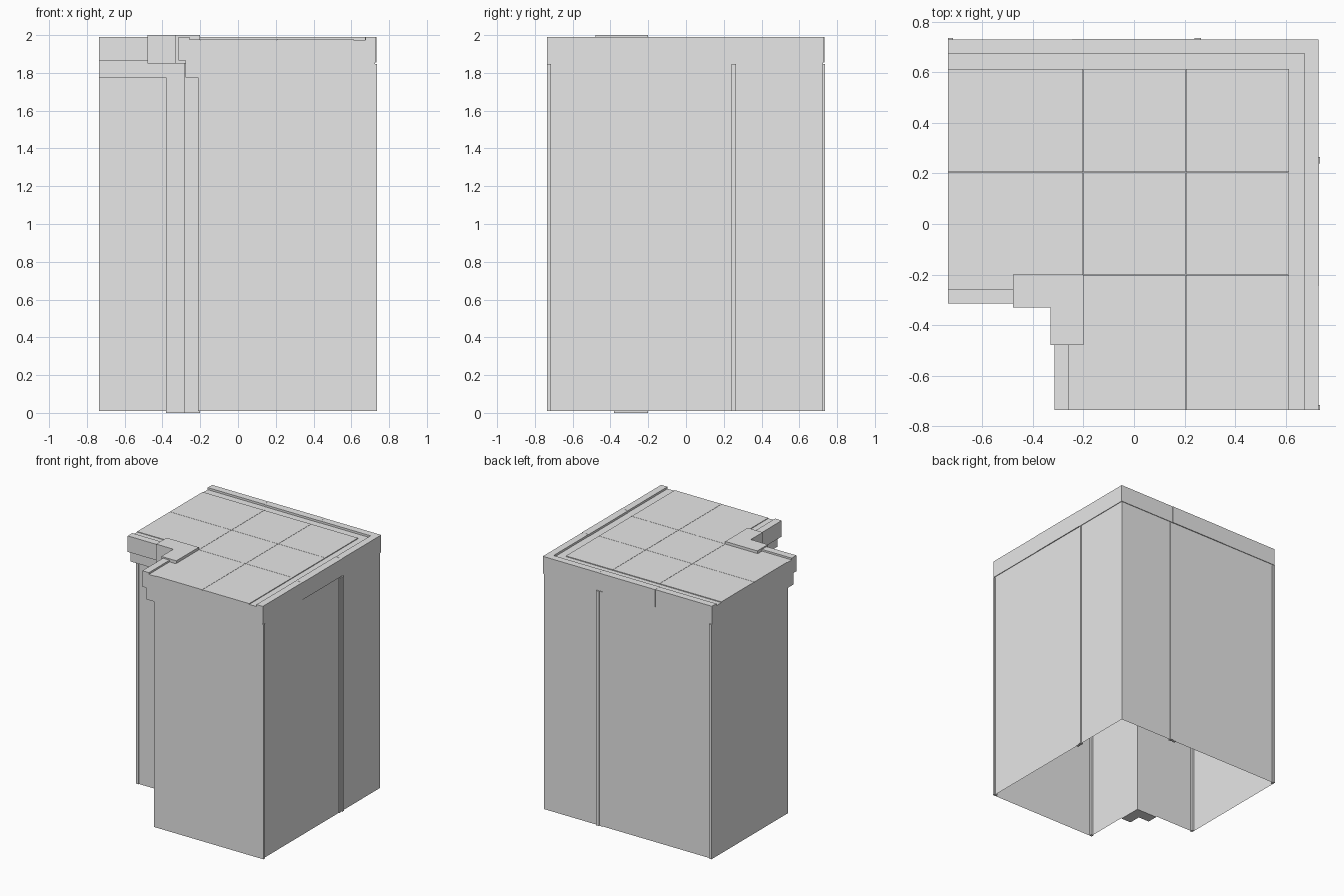
import bpy
import bmesh

cube = bpy.data.objects.get("Cube")
if cube:
    bpy.data.objects.remove(cube, do_unlink=True)

# One plain grey for the whole block
grey = bpy.data.materials.new("light_grey")
grey.use_nodes = True
colour = (0.8, 0.8, 0.8, 1)
grey.diffuse_color = colour
grey.node_tree.nodes["Principled BSDF"].inputs["Base Color"].default_value = colour


def prism(name, outline, low, high, open_base=False):
    """Extrude a plan outline upwards from low to high."""
    bm = bmesh.new()
    base = bm.faces.new([bm.verts.new((x, y, low)) for x, y in outline])
    top = bmesh.ops.extrude_face_region(bm, geom=[base], use_keep_orig=True)["geom"]
    for v in top:
        if isinstance(v, bmesh.types.BMVert):
            v.co.z = high
    bmesh.ops.recalc_face_normals(bm, faces=bm.faces)
    if open_base:
        bmesh.ops.delete(bm, geom=[base], context="FACES_ONLY")
    mesh = bpy.data.meshes.new(name)
    bm.to_mesh(mesh)
    bm.free()
    mesh.materials.append(grey)
    obj = bpy.data.objects.new(name, mesh)
    bpy.context.collection.objects.link(obj)
    return obj


def rect(x0, x1, y0, y1):
    return [(x0, y0), (x1, y0), (x1, y1), (x0, y1)]


def both(name, outline, low, high):
    """Make a part and its twin across the plan diagonal."""
    prism(name + "_a", outline, low, high)
    prism(name + "_b", [(y, x) for x, y in outline], low, high)


def corner(outer, reach):
    """L-shaped plan wrapped around the inner corner of the notch."""
    i = -0.2
    return [(i, i), (reach, i), (reach, outer), (outer, outer), (outer, reach), (i, reach)]


END, WALL, NOTCH = -0.735, 0.725, -0.205
ROOF, TOP = 1.974, 1.99

# Hollow wall shell with the notch, open underneath
prism("wall_shell", [(END, WALL), (WALL, WALL), (WALL, END),
                     (NOTCH, END), (NOTCH, NOTCH), (END, NOTCH)], 0.01, ROOF, True)

# Roof slabs, three by three with the notch corner left out
lines = [END, -0.2, 0.205, 0.613]
seam = 0.001
for i in range(3):
    for j in range(3):
        if i or j:
            prism(f"roof_slab_{i}_{j}",
                  rect(lines[i] + seam * (i > 0), lines[i + 1] - seam,
                       lines[j] + seam * (j > 0), lines[j + 1] - seam), ROOF - 0.01, 1.98)

# Outer cornice in three lengths per side, mitred at the corner
inner, outer = 0.675, 0.73
both("cornice_end", rect(inner, outer, END, -0.246), 1.855, TOP)
both("cornice_middle", rect(inner - 0.002, outer + 0.002, -0.245, 0.243), 1.855, TOP)
both("cornice_corner", [(inner, 0.244), (outer, 0.244), (outer, outer), (inner, inner)],
     1.855, TOP)

# Slim vertical strips on the outer walls
both("wall_strip_inner", rect(0.71, 0.73, 0.21, 0.234), 0.01, 1.848)
both("wall_strip_outer", rect(0.71, 0.735, 0.24, 0.265), 0.01, 1.848)
both("wall_end_strip", rect(0.71, 0.735, END, -0.715), 0.01, 1.848)

# Notch cornice: stepped profile running to the inner corner
both("notch_cornice_upper", rect(END, -0.45, -0.315, -0.2), 1.865, 1.976)
both("notch_cornice_lip", rect(END, -0.45, -0.315, -0.258), 1.97, TOP)
both("notch_cornice_lower", rect(END, -0.25, -0.278, -0.2), 1.775, 1.865)
both("notch_end_strip", rect(END, -0.715, -0.212, -0.19), 0.01, 1.775)

# Inner corner column and its cap
prism("corner_column", corner(-0.285, -0.38), 0, 1.85)
prism("corner_cap", corner(-0.33, -0.478), 1.85, 2)
